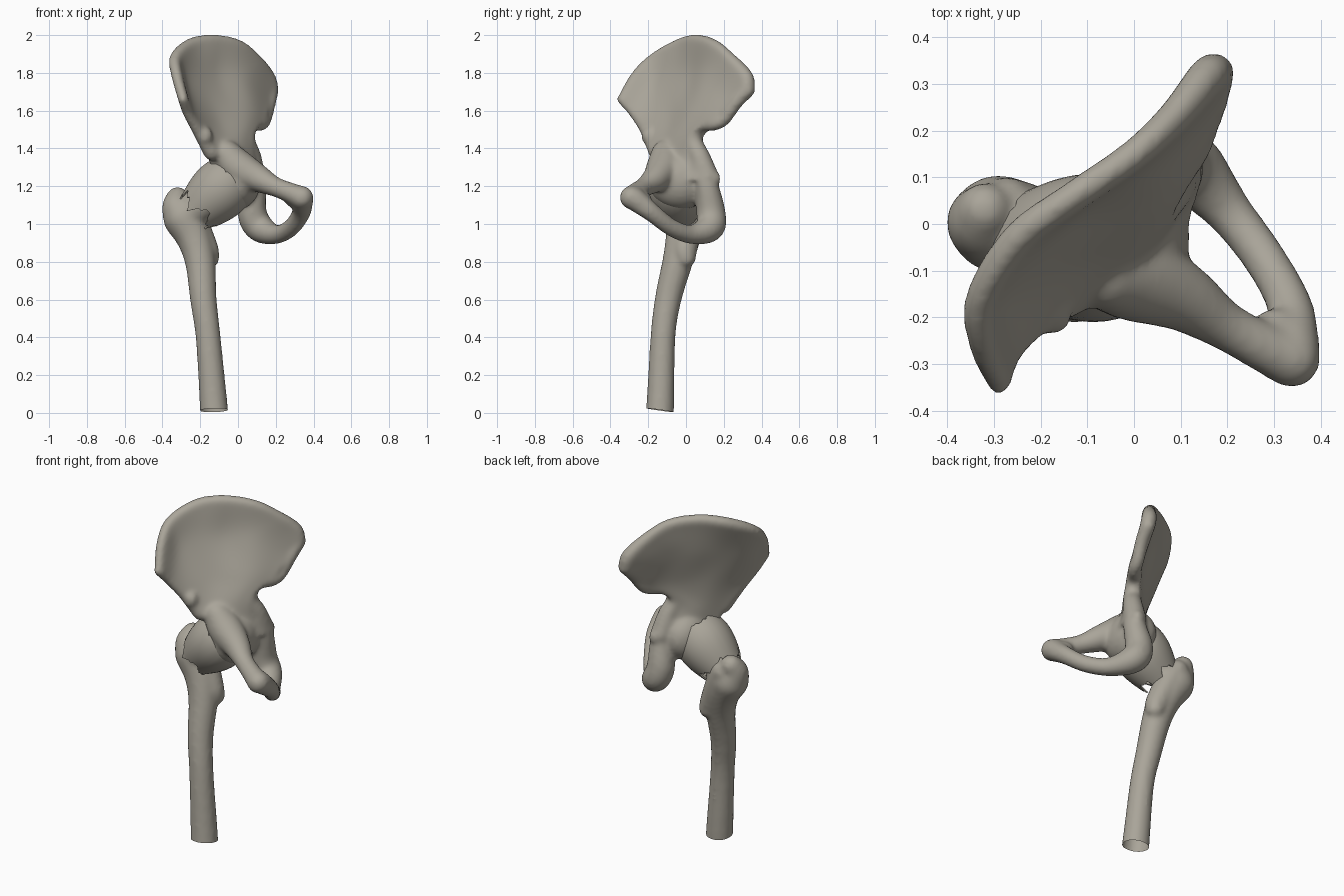
import bpy, bmesh, math, random
from mathutils import Vector, Matrix

random.seed(4)
cube = bpy.data.objects.get("Cube")
if cube:
    bpy.data.objects.remove(cube, do_unlink=True)

bone = bpy.data.materials.new("bone")
bone.use_nodes = True
COLOR = (0.40, 0.375, 0.32, 1)
bone.diffuse_color = COLOR
bone.node_tree.nodes["Principled BSDF"].inputs["Base Color"].default_value = COLOR


def spline(points, t):
    """Catmull-Rom through (x, y, z, radius) points, t from 0 to 1."""
    pts = [Vector(p) for p in points]
    pts = [2 * pts[0] - pts[1]] + pts + [2 * pts[-1] - pts[-2]]
    s = t * (len(points) - 1)
    i = min(int(s), len(points) - 2)
    f = s - i
    a, b, c, d = pts[i:i + 4]
    return 0.5 * (2 * b + (c - a) * f + (2 * a - 5 * b + 4 * c - d) * f ** 2
                  + (3 * b - a - 3 * c + d) * f ** 3)


def limb(bm, points, steps=40):
    """Rounded limb swept by balls along a path."""
    for k in range(steps + 1):
        p = spline(points, k / steps)
        bmesh.ops.create_icosphere(bm, subdivisions=3, radius=p.w,
                                   matrix=Matrix.Translation(p.xyz))


def ball(bm, center, size):
    bmesh.ops.create_icosphere(bm, subdivisions=3, radius=1,
                               matrix=Matrix.Translation(center) @ Matrix.Diagonal((*size, 1)))


def blade(bm, rows, nu=48, nv=40):
    """Curved plate of varying thickness through rows of points."""
    def at(u, v):
        return spline([spline(r, u) for r in rows], v)
    sides = [[], []]
    for j in range(nv + 1):
        for i in range(nu + 1):
            u, v, e = i / nu, j / nv, 0.01
            p = at(u, v)
            du = at(min(u + e, 1), v) - at(max(u - e, 0), v)
            dv = at(u, min(v + e, 1)) - at(u, max(v - e, 0))
            n = du.xyz.cross(dv.xyz).normalized() * p.w
            sides[0].append(bm.verts.new(p.xyz + n))
            sides[1].append(bm.verts.new(p.xyz - n))
    w = nu + 1
    for j in range(nv):
        for i in range(nu):
            q = [j * w + i, j * w + i + 1, (j + 1) * w + i + 1, (j + 1) * w + i]
            bm.faces.new([sides[0][k] for k in q])
            bm.faces.new([sides[1][k] for k in reversed(q)])
    rim = [i for i in range(nu)] + [j * w + nu for j in range(nv)]
    rim += [nv * w + i for i in range(nu, 0, -1)] + [j * w for j in range(nv, 0, -1)]
    for a, b in zip(rim, rim[1:] + rim[:1]):
        bm.faces.new([sides[0][b], sides[0][a], sides[1][a], sides[1][b]])


def add_object(name, bm):
    mesh = bpy.data.meshes.new(name)
    bm.to_mesh(mesh)
    bm.free()
    mesh.materials.append(bone)
    obj = bpy.data.objects.new(name, mesh)
    bpy.context.collection.objects.link(obj)
    return obj


def finish(obj, cut=None):
    """Apply modifiers, optionally saw the end off, and shade smooth."""
    bpy.context.view_layer.update()
    ev = obj.evaluated_get(bpy.context.evaluated_depsgraph_get())
    mesh = bpy.data.meshes.new_from_object(ev)
    obj.modifiers.clear()
    if cut:
        bm = bmesh.new()
        bm.from_mesh(mesh)
        geom = bm.verts[:] + bm.edges[:] + bm.faces[:]
        bmesh.ops.bisect_plane(bm, geom=geom, plane_co=cut[0], plane_no=cut[1],
                               clear_outer=True)
        bm.to_mesh(mesh)
        bm.free()
    obj.data = mesh
    mesh.materials.clear()
    mesh.materials.append(bone)
    for poly in mesh.polygons:
        poly.material_index = 0
    bpy.ops.object.select_all(action="DESELECT")
    obj.select_set(True)
    bpy.context.view_layer.objects.active = obj
    bpy.ops.object.shade_smooth_by_angle(angle=math.radians(50))


def fuse(obj, voxel, rounds):
    rm = obj.modifiers.new("Fuse", "REMESH")
    rm.mode = "VOXEL"
    rm.voxel_size = voxel
    sm = obj.modifiers.new("Soften", "SMOOTH")
    sm.iterations = rounds


# Hip bone wing: crest, hollow, waist and socket wall
bm = bmesh.new()
crest = [(-.29, -.34, 1.66, .027), (-.325, -.26, 1.79, .03), (-.33, -.16, 1.88, .033),
         (-.25, -.03, 1.95, .035), (-.13, .06, 1.972, .033), (0, .15, 1.945, .033),
         (.09, .235, 1.87, .036), (.155, .315, 1.78, .042), (.175, .325, 1.71, .042)]
wing = [crest,
        [(-.265, -.275, 1.585, .027), (-.27, -.14, 1.74, .022), (-.13, .02, 1.78, .02),
         (.03, .13, 1.75, .03), (.16, .27, 1.65, .036)],
        [(-.21, -.21, 1.49, .032), (-.13, -.07, 1.56, .03), (.03, .05, 1.56, .038),
         (.125, .16, 1.55, .036)],
        [(-.14, -.155, 1.38, .045), (-.04, -.05, 1.39, .06), (.045, .035, 1.42, .05)],
        [(-.07, -.145, 1.25, .08), (.02, -.02, 1.22, .085), (.085, .105, 1.23, .065)]]
blade(bm, wing)
limb(bm, crest, 70)
limb(bm, [r[0] for r in wing[:4]], 40)
ball(bm, (-.175, -.195, 1.465), (.042, .042, .05))

# Back edge with the deep notch, running down into the spine of the seat bone
limb(bm, [crest[-1], (.165, .265, 1.645, .038), (.145, .205, 1.56, .036),
          (.125, .155, 1.53, .036), (.065, .075, 1.515, .036), (.045, .04, 1.44, .048),
          (.07, .075, 1.35, .056), (.085, .115, 1.25, .06)], 60)
ball(bm, (.1, .15, 1.24), (.035, .035, .04))
ball(bm, (0, -.03, 1.225), (.12, .17, .15))

# Ring of rami around the opening
limb(bm, [(-.06, -.11, 1.37, .075), (0, -.115, 1.3, .095), (.1, -.155, 1.245, .075),
          (.19, -.215, 1.2, .054), (.28, -.265, 1.165, .054), (.338, -.29, 1.14, .062)])
limb(bm, [(.07, .08, 1.32, .06), (.085, .11, 1.2, .064), (.075, .132, 1.06, .078),
          (.115, .125, .98, .076), (.2, .03, .945, .052), (.28, -.075, .98, .047),
          (.335, -.18, 1.06, .05), (.338, -.27, 1.13, .062)], 70)
ball(bm, (.3, -.235, 1.13), (.055, .055, .045))
hip = add_object("hip_bone", bm)
fuse(hip, 0.011, 14)
finish(hip)

# Thigh bone: shaft, trochanters, neck and head
bm = bmesh.new()
limb(bm, [(-.12, -.15, -.1, .077), (-.128, -.137, .03, .075), (-.158, -.122, .4, .067),
          (-.183, -.095, .6, .071), (-.2, -.045, .8, .081), (-.235, -.015, .93, .093),
          (-.29, 0, 1.03, .106)], 90)
limb(bm, [(-.29, 0, 1.03, .106), (-.325, .005, 1.09, .077), (-.32, .03, 1.138, .059)])
limb(bm, [(-.275, .04, 1.09, .062), (-.23, .012, 1, .075), (-.17, -.005, .87, .066),
          (-.15, 0, .82, .052)])
limb(bm, [(-.28, 0, 1.04, .095), (-.18, -.03, 1.11, .09), (-.07, -.05, 1.18, .1)])
ball(bm, (-.05, -.05, 1.185), (.12, .12, .12))
femur = add_object("thigh_bone", bm)
fuse(femur, 0.012, 9)
finish(femur, cut=(Vector((-.128, -.137, .014)), Vector((.03, -.14, -1))))

# Joint capsule: thin sleeve with torn ends, wrapped around the neck
bm = bmesh.new()
start, end = Vector((-.01, -.055, 1.255)), Vector((-.235, -.045, 1.05))
turn = (end - start).to_track_quat("Z", "Y")
N, ROWS = 56, 14
rings = [[] for _ in range(ROWS + 1)]
for k in range(N):
    a = 2 * math.pi * k / N
    lo = random.uniform(0, .08)
    hi = .9 + .1 * math.sin(5 * a) + random.uniform(-.06, .06)
    for j in range(ROWS + 1):
        t = lo + (hi - lo) * j / ROWS
        r = .132 + .035 * math.sin(math.pi * min(t, 1) ** 0.8) - .022 * t
        off = turn @ Vector((math.cos(a) * r, math.sin(a) * r, 0))
        rings[j].append(bm.verts.new(start.lerp(end, t) + off))
for j in range(ROWS):
    for k in range(N):
        m = (k + 1) % N
        bm.faces.new([rings[j][k], rings[j][m], rings[j + 1][m], rings[j + 1][k]])
capsule = add_object("joint_capsule", bm)
thick = capsule.modifiers.new("Thickness", "SOLIDIFY")
thick.thickness = 0.008
finish(capsule)
